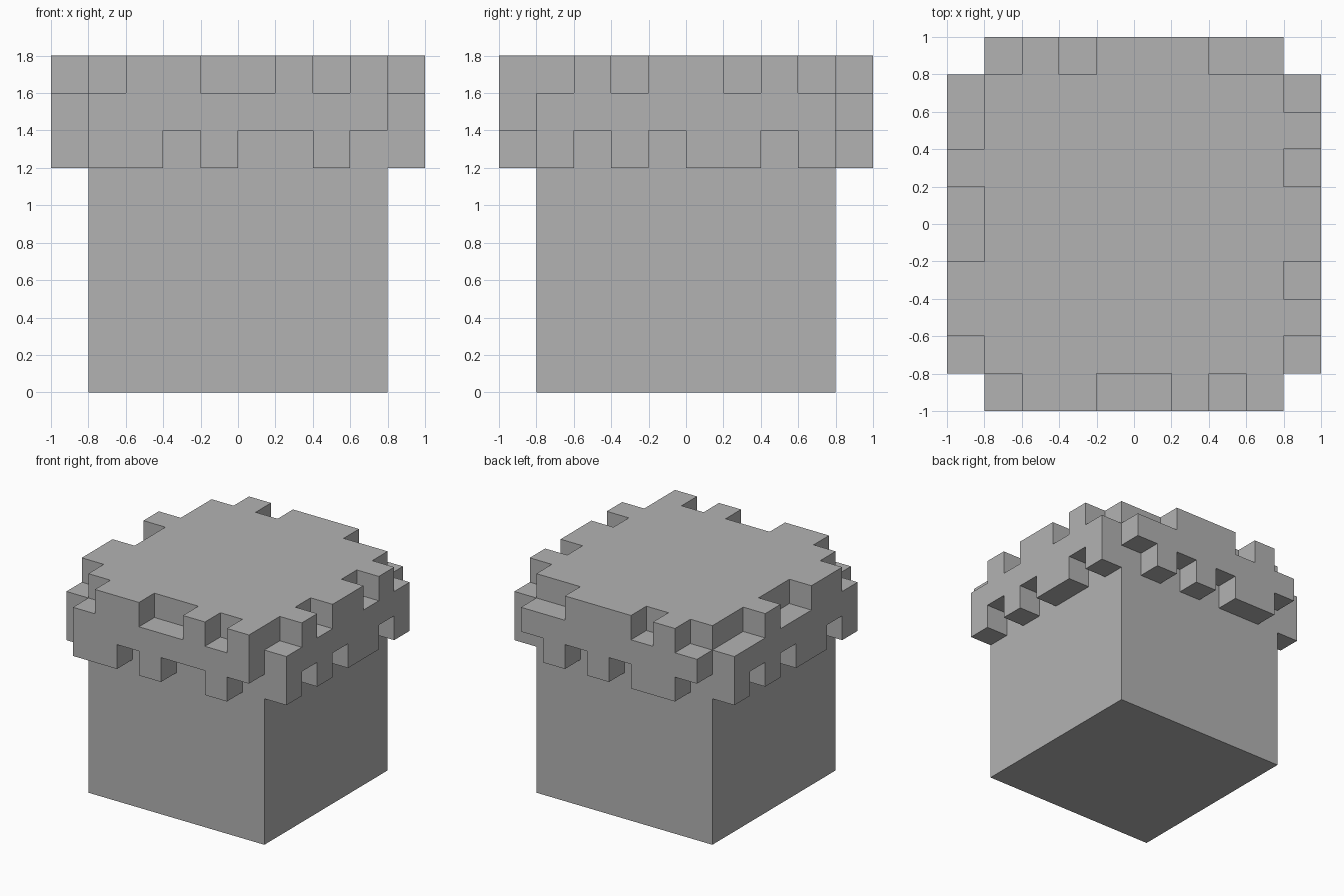
import bpy
import bmesh
from mathutils import Vector

if "Cube" in bpy.data.objects:
    bpy.data.objects.remove(bpy.data.objects["Cube"], do_unlink=True)

CELL = 0.2      # size of one block
COUNT = 8       # blocks along each side
HALF = CELL * COUNT / 2
TOP = 1.8       # height of the whole block

# One plain grey for everything
grey = bpy.data.materials.new("plain_grey")
grey.use_nodes = True
COLOUR = (0.45, 0.45, 0.45, 1)
grey.diffuse_color = COLOUR
grey.node_tree.nodes["Principled BSDF"].inputs["Base Color"].default_value = COLOUR


def finish(name, bm):
    """Turn a bmesh into a named, flat-shaded grey object."""
    bmesh.ops.recalc_face_normals(bm, faces=bm.faces)
    mesh = bpy.data.meshes.new(name)
    bm.to_mesh(mesh)
    bm.free()
    mesh.materials.append(grey)
    obj = bpy.data.objects.new(name, mesh)
    bpy.context.collection.objects.link(obj)
    return obj


def make_core():
    bm = bmesh.new()
    bmesh.ops.create_cube(bm, size=1)
    bmesh.ops.scale(bm, vec=(2 * HALF, 2 * HALF, TOP), verts=bm.verts)
    bmesh.ops.translate(bm, vec=(0, 0, TOP / 2), verts=bm.verts)
    finish("core_block", bm)


def make_fringe(name, along, out, top_row, bottom_row):
    """Jagged overhang: a full middle row with blocks above and below it."""
    bm = bmesh.new()
    up = Vector((0, 0, 1))
    along, out = Vector(along), Vector(out)
    for level, row in enumerate((top_row, "#" * COUNT, bottom_row)):
        for i, mark in enumerate(row):
            if mark != "#":
                continue
            corner = out * HALF + along * (i * CELL - HALF) + up * (TOP - (level + 1) * CELL)
            square = (corner, corner + along * CELL,
                      corner + (along + up) * CELL, corner + up * CELL)
            bm.faces.new([bm.verts.new(p) for p in square])
    bmesh.ops.remove_doubles(bm, verts=bm.verts, dist=0.001)
    # Push the outline outward by one block
    result = bmesh.ops.extrude_face_region(bm, geom=bm.faces[:])
    moved = [g for g in result["geom"] if isinstance(g, bmesh.types.BMVert)]
    bmesh.ops.translate(bm, vec=out * CELL, verts=moved)
    bmesh.ops.recalc_face_normals(bm, faces=bm.faces)
    # Merge the small squares into clean flat faces
    bmesh.ops.dissolve_limit(bm, angle_limit=0.02, verts=bm.verts, edges=bm.edges)
    finish(name, bm)


make_core()
X, Y = (1, 0, 0), (0, 1, 0)
make_fringe("front_fringe", X, (0, -1, 0), ".##..#.#", "##.#..#.")
make_fringe("back_fringe", X, Y, ".#.###..", ".##.#.#.")
make_fringe("left_fringe", Y, X, ".#.##.#.", "#.#.##.#")
make_fringe("right_fringe", Y, (-1, 0, 0), ".##..#..", "#.##.#.#")
